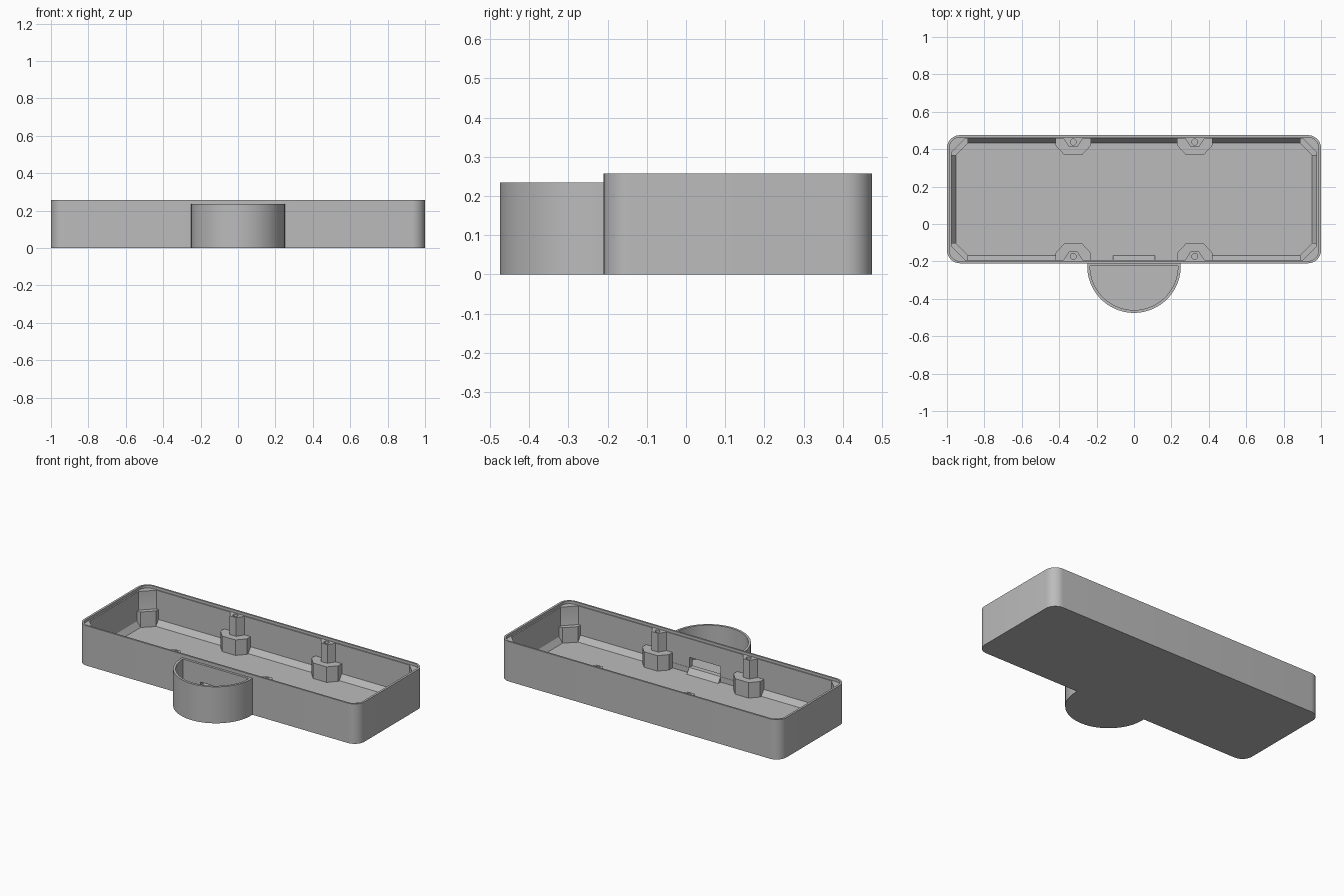
import bpy, bmesh, math

if "Cube" in bpy.data.objects:
    bpy.data.objects.remove(bpy.data.objects["Cube"], do_unlink=True)

grey = bpy.data.materials.new("plain grey")
grey.use_nodes = True
grey.diffuse_color = (0.5, 0.5, 0.5, 1)
grey.node_tree.nodes["Principled BSDF"].inputs["Base Color"].default_value = (0.5, 0.5, 0.5, 1)

CY = 0.1325          # middle of the tray in y
FLOOR = 0.02
LEDGE = 0.24
RIM = 0.257


def rounded(hx, hy, r, n):
    """Rectangle around the tray middle; n = 1 gives plain cut corners."""
    pts = []
    for k, (sx, sy) in enumerate([(1, 1), (-1, 1), (-1, -1), (1, -1)]):
        for i in range(n + 1):
            a = math.pi / 2 * (k + i / n)
            pts.append((sx * (hx - r) + r * math.cos(a), CY + sy * (hy - r) + r * math.sin(a)))
    return pts


def circle(x, y, r, n):
    return [(x + r * math.cos(2 * math.pi * i / n), y + r * math.sin(2 * math.pi * i / n)) for i in range(n)]


def box(x0, x1, y0, y1):
    return [(x0, y0), (x1, y0), (x1, y1), (x0, y1)]


def loft(name, layers):
    """Closed solid through (z, outline) layers."""
    bm = bmesh.new()
    rings = [[bm.verts.new((x, y, z)) for x, y in pts] for z, pts in layers]
    bm.faces.new(rings[0])
    bm.faces.new(rings[-1])
    for a, b in zip(rings, rings[1:]):
        for i in range(len(a)):
            j = (i + 1) % len(a)
            bm.faces.new((a[i], a[j], b[j], b[i]))
    bmesh.ops.recalc_face_normals(bm, faces=bm.faces)
    mesh = bpy.data.meshes.new(name)
    bm.to_mesh(mesh)
    bm.free()
    mesh.materials.append(grey)
    ob = bpy.data.objects.new(name, mesh)
    bpy.context.collection.objects.link(ob)
    return ob


def prism(name, pts, z0, z1):
    return loft(name, [(z0, pts), (z1, pts)])


def boolean(ob, tool, kind="DIFFERENCE"):
    mod = ob.modifiers.new(kind.lower(), "BOOLEAN")
    mod.operation, mod.object, mod.solver = kind, tool, "EXACT"
    bpy.context.view_layer.objects.active = ob
    bpy.ops.object.modifier_apply(modifier=mod.name)
    bpy.data.objects.remove(tool, do_unlink=True)


# Tray shell with the half-round pod on its front
tray = prism("tray", rounded(1, 0.3425, 0.07, 10), 0, RIM)
boolean(tray, prism("pod", circle(0, -0.225, 0.25, 96), 0, 0.235), "UNION")

# Main cavity: sloped foot, straight walls with cut corners
boolean(tray, loft("cavity", [
    (FLOOR, rounded(0.953, 0.3, 0.05, 1)),
    (FLOOR + 0.035, rounded(0.977, 0.325, 0.075, 1)),
    (RIM + 0.05, rounded(0.977, 0.325, 0.075, 1))]))

# Step under the rim for a lid
boolean(tray, prism("lid_step", rounded(0.986, 0.331, 0.056, 10), LEDGE, RIM + 0.05))

# Pod cavity, kept in front of the tray wall
half = [(0.235 * math.cos(a), -0.225 + 0.235 * math.sin(a))
        for a in [math.pi * (1 + i / 48) for i in range(49)]]
boolean(tray, prism("pod_cavity", half, FLOOR, RIM + 0.05))

# Square foot beside the cable slot, then the slot itself
for s in (-1, 1):
    boolean(tray, prism("foot_cut", box(*sorted((s * 0.112, s * 0.3)), -0.192, -0.12), FLOOR, 0.1))
boolean(tray, prism("cable_slot", box(-0.11, 0.11, -0.3, -0.12), 0.055, 0.12))

# Low blocks in the corners
for sx, px in ((1, "left"), (-1, "right")):
    for sy, py in ((1, "back"), (-1, "front")):
        def place(pts):
            return [(sx * x, CY + sy * y) for x, y in pts]

        prism(f"{py}_{px}_corner_block", place(
            [(0.98, 0.235), (0.953, 0.235), (0.888, 0.298), (0.888, 0.328), (0.925, 0.328), (0.98, 0.27)]),
            FLOOR - 0.01, 0.12)

        # Screw bosses: wide base, slim post, screw hole
        base = [(0.42, 0.33), (0.42, 0.288), (0.373, 0.237), (0.277, 0.237), (0.23, 0.288), (0.23, 0.33)]
        post = [(0.38, 0.33), (0.348, 0.28), (0.302, 0.28), (0.27, 0.33)]
        boss = prism(f"{py}_{px}_screw_boss", place(base), FLOOR - 0.01, 0.12)
        boolean(boss, prism("post", place(post), 0.1, LEDGE), "UNION")
        boolean(boss, prism("screw_hole", circle(sx * 0.325, CY + sy * 0.306, 0.016, 20), 0.1, RIM))

# Smooth the round corners, keep the rest sharp
for ob in bpy.context.scene.objects:
    ob.select_set(ob.type == "MESH")
bpy.context.view_layer.objects.active = tray
bpy.ops.object.shade_smooth_by_angle(angle=math.radians(30))
